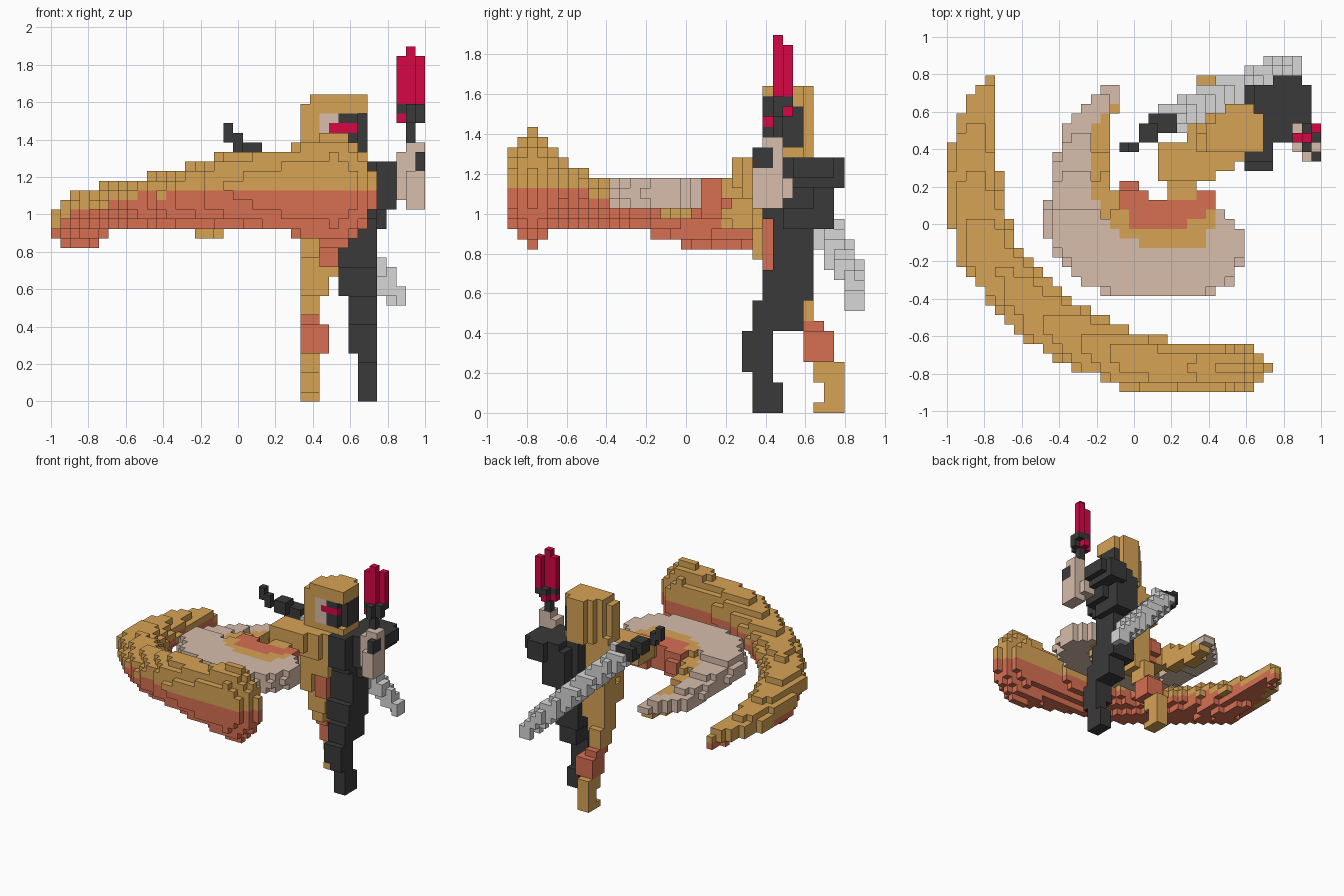
import bpy
import bmesh
from mathutils import Vector

start_cube = bpy.data.objects.get("Cube")
if start_cube:
    bpy.data.objects.remove(start_cube, do_unlink=True)

UNIT = 2 / 39                                # edge of one little block
CORNER = Vector((-19.5, -17.5, 0))           # grid corner in blocks
occupied = set()


def make_material(name, red, green, blue):
    material = bpy.data.materials.new(name)
    material.use_nodes = True
    colour = (red, green, blue, 1)
    material.diffuse_color = colour
    shader = material.node_tree.nodes["Principled BSDF"]
    shader.inputs["Base Color"].default_value = colour
    shader.inputs["Roughness"].default_value = 0.9
    return material


TAN = make_material("tan", 0.68, 0.37, 0.094)
TERRACOTTA = make_material("terracotta", 0.68, 0.16, 0.086)
PINK = make_material("dusty pink", 0.68, 0.51, 0.41)
CHARCOAL = make_material("charcoal", 0.042, 0.042, 0.042)
SILVER = make_material("silver", 0.68, 0.68, 0.68)
CRIMSON = make_material("crimson", 0.68, 0.002, 0.063)


def box(x0, x1, y0, y1, z0, z1):
    """Cells of a solid block, upper limits excluded."""
    return {(i, j, k) for i in range(x0, x1)
            for j in range(y0, y1) for k in range(z0, z1)}


def sweep(path, power=2, steps=12):
    """Cells inside an ellipsoid (x, y, z, radius, half height) moved on a path."""
    cells = set()
    for first, last in zip(path, path[1:]):
        for step in range(steps + 1):
            t = step / steps
            x, y, z, radius, half = (a + (b - a) * t for a, b in zip(first, last))
            reach, rise = int(radius) + 1, int(half) + 1
            for i, j, k in box(int(x) - reach, int(x) + reach + 1,
                               int(y) - reach, int(y) + reach + 1,
                               int(z) - rise, int(z) + rise + 1):
                flat = ((i + .5 - x) ** 2 + (j + .5 - y) ** 2) / radius ** 2
                if flat + abs((k + .5 - z) / half) ** power <= 1:
                    cells.add((i, j, k))
    return cells


def add_part(name, cells, material, second=None, rule=None):
    """Skin the free cells; cells matching the rule take the second material."""
    cells = cells - occupied
    occupied.update(cells)
    mesh = bpy.data.meshes.new(name)
    bm = bmesh.new()
    corners = {}

    def corner(point):
        if point not in corners:
            corners[point] = bm.verts.new((Vector(point) + CORNER) * UNIT)
        return corners[point]

    for cell in sorted(cells):
        for axis in range(3):
            for side in (0, 1):
                beside = list(cell)
                beside[axis] += 2 * side - 1
                if tuple(beside) in cells:
                    continue
                loop = []
                for u, v in ((0, 0), (1, 0), (1, 1), (0, 1)):
                    point = list(cell)
                    point[axis] += side
                    point[(axis + 1) % 3] += u
                    point[(axis + 2) % 3] += v
                    loop.append(corner(tuple(point)))
                face = bm.faces.new(loop if side else loop[::-1])
                if rule and rule(*cell):
                    face.material_index = 1
    bm.to_mesh(mesh)
    bm.free()
    mesh.materials.append(material)
    if second:
        mesh.materials.append(second)
    bpy.context.collection.objects.link(bpy.data.objects.new(name, mesh))


# Head: split face, visor eyes and rounded hood
add_part("eyes", box(29, 32, 25, 26, 28, 29), CRIMSON)
add_part("face", box(28, 32, 25, 28, 26, 30) | box(30, 33, 26, 29, 26, 30),
         PINK, CHARCOAL, lambda i, j, k: i >= 30)
add_part("hood", box(27, 33, 25, 28, 30, 32) | box(28, 33, 28, 29, 25, 32)
         | box(29, 32, 29, 30, 25, 32) | box(27, 28, 25, 28, 26, 32)
         | box(26, 27, 25, 27, 26, 31), TAN)

# Torso: one tan half, one charcoal half, sash in front
add_part("sash", box(28, 30, 25, 26, 14, 19) | box(27, 30, 25, 26, 16, 20), TERRACOTTA)
add_part("tan_torso", box(26, 31, 25, 28, 19, 26) | box(27, 33, 25, 28, 25, 26)
         | box(26, 31, 24, 25, 18, 25) | box(26, 28, 24, 26, 15, 18)
         | box(26, 30, 26, 29, 13, 19), TAN)
add_part("dark_torso", box(30, 34, 26, 30, 14, 19) | box(30, 34, 25, 30, 19, 25)
         | box(31, 34, 24, 25, 20, 25) | box(31, 35, 27, 32, 18, 24), CHARCOAL)
add_part("shoulder_guard", box(32, 37, 28, 32, 22, 25) | box(34, 38, 28, 32, 23, 25)
         | box(34, 37, 32, 33, 22, 25) | box(34, 36, 26, 30, 20, 25), CHARCOAL)

# Reaching arm on the tan side
add_part("tan_arm", box(22, 28, 22, 26, 22, 25) | box(25, 30, 23, 28, 21, 25)
         | box(23, 26, 20, 23, 21, 23), TAN)

# Raised arm and pronged torch
add_part("arm_band", box(38, 39, 24, 26, 24, 26), CHARCOAL)
add_part("raised_arm", box(36, 39, 25, 27, 21, 26) | box(37, 39, 24, 27, 20, 24)
         | box(36, 38, 27, 28, 21, 23) | box(37, 39, 25, 27, 26, 27), PINK)
add_part("torch_handle", box(37, 38, 26, 27, 27, 29), CHARCOAL)
add_part("torch_head", box(36, 39, 26, 27, 29, 31) | box(37, 38, 25, 28, 29, 31)
         | box(38, 39, 27, 28, 30, 31), CHARCOAL, CRIMSON,
         lambda i, j, k: k < 30 and (i == 36 or j == 27))
add_part("torch_prongs", box(36, 37, 26, 27, 31, 36) | box(37, 38, 26, 27, 31, 37)
         | box(38, 39, 27, 28, 31, 36), CRIMSON)

# Charcoal leg, bent forward
add_part("dark_leg", box(30, 34, 25, 30, 11, 14) | box(31, 34, 24, 29, 8, 11)
         | box(31, 34, 23, 26, 5, 8) | box(32, 34, 23, 26, 4, 5)
         | box(32, 34, 24, 26, 1, 4) | box(32, 34, 25, 27, 1, 3)
         | box(32, 34, 24, 27, 0, 1), CHARCOAL)

# Tan leg, stretched back
add_part("knee_guard", box(26, 29, 29, 32, 5, 8) | box(26, 28, 28, 31, 8, 9), TERRACOTTA)
add_part("tan_leg", box(26, 29, 26, 29, 11, 14) | box(26, 28, 27, 30, 9, 12)
         | box(26, 28, 30, 33, 3, 5) | box(26, 28, 31, 33, 0, 4)
         | box(26, 28, 30, 33, 0, 1), TAN)

# Sword held across the back
add_part("sword_handle", box(18, 19, 25, 26, 27, 29) | box(19, 20, 25, 26, 26, 28)
         | box(20, 22, 26, 28, 25, 27) | box(21, 24, 27, 29, 24, 26), CHARCOAL)
add_part("sword_blade", sweep([(23.5, 28.4, 24.5, 1.6, 1.3), (30, 31.5, 17.5, 1.6, 1.6),
                               (34, 33.5, 13.5, 1.3, 1.5), (36.5, 34.3, 10.5, .8, .8)]),
         SILVER)

# Great outer slash, thick at one end and thinning round to its tail
outer_slash = sweep([
    (31.5, 2.5, 22, 2.2, 4.5), (30, 2.5, 22, 2.5, 6), (25, 2.5, 22, 2.5, 4.5),
    (19, 3.4, 22.3, 3, 3.8), (13.5, 5.6, 21.3, 3.1, 3), (10, 8, 20.8, 3.1, 2.6),
    (7, 11, 20.3, 3, 2.4), (4.4, 14.3, 20, 3.1, 2.3), (3, 19, 18.7, 3, 2.6),
    (2.6, 25, 18.3, 2.5, 1.7), (3.6, 30, 17.8, 1.6, 1.3), (4.5, 32.5, 17.2, .8, 1)])
add_part("outer_slash", outer_slash, TAN, TERRACOTTA,
         lambda i, j, k: (i, j, k + 1) in outer_slash
         and k < min(22, 18.5 + i / 3) - max(0, j - 13) * .15)

# Inner slash in three nested bands
add_part("inner_slash_core", sweep([
    (19, 20.5, 21, 1.2, 2), (20.5, 18.5, 21, 1.6, 2.1),
    (24, 18.4, 21, 1.7, 2.1), (26.3, 20, 21, 1.5, 2.1)], 6), TERRACOTTA)
add_part("inner_slash_middle", sweep([
    (17, 30.5, 17.4, .9, .9), (16.3, 28.5, 18.2, 1, 1.2), (16, 26, 18.9, 1.1, 1.4),
    (16.2, 21, 20.3, 1.2, 1.6), (18.5, 17.5, 21, 1.4, 2), (21.5, 16.2, 21, 1.5, 2.1),
    (25.5, 16.3, 21.2, 1.5, 2), (27.2, 18, 21.5, 1, 1.6)], 6), TAN)
add_part("inner_slash_rim", sweep([
    (17.4, 31.3, 18.5, .9, .9), (14.5, 27.5, 18.8, 2, 1.2), (13, 22, 20.2, 2.2, 1.4),
    (13.3, 17, 21.2, 3.1, 1.5), (16.5, 13.8, 21.5, 3.3, 1.6),
    (22, 13, 21.5, 3, 1.6), (27, 14, 21.5, 3.6, 1.6),
    (29, 16, 21.5, 2, 1.6), (28.5, 18, 21.5, 1, 1.6)], 6), PINK)
